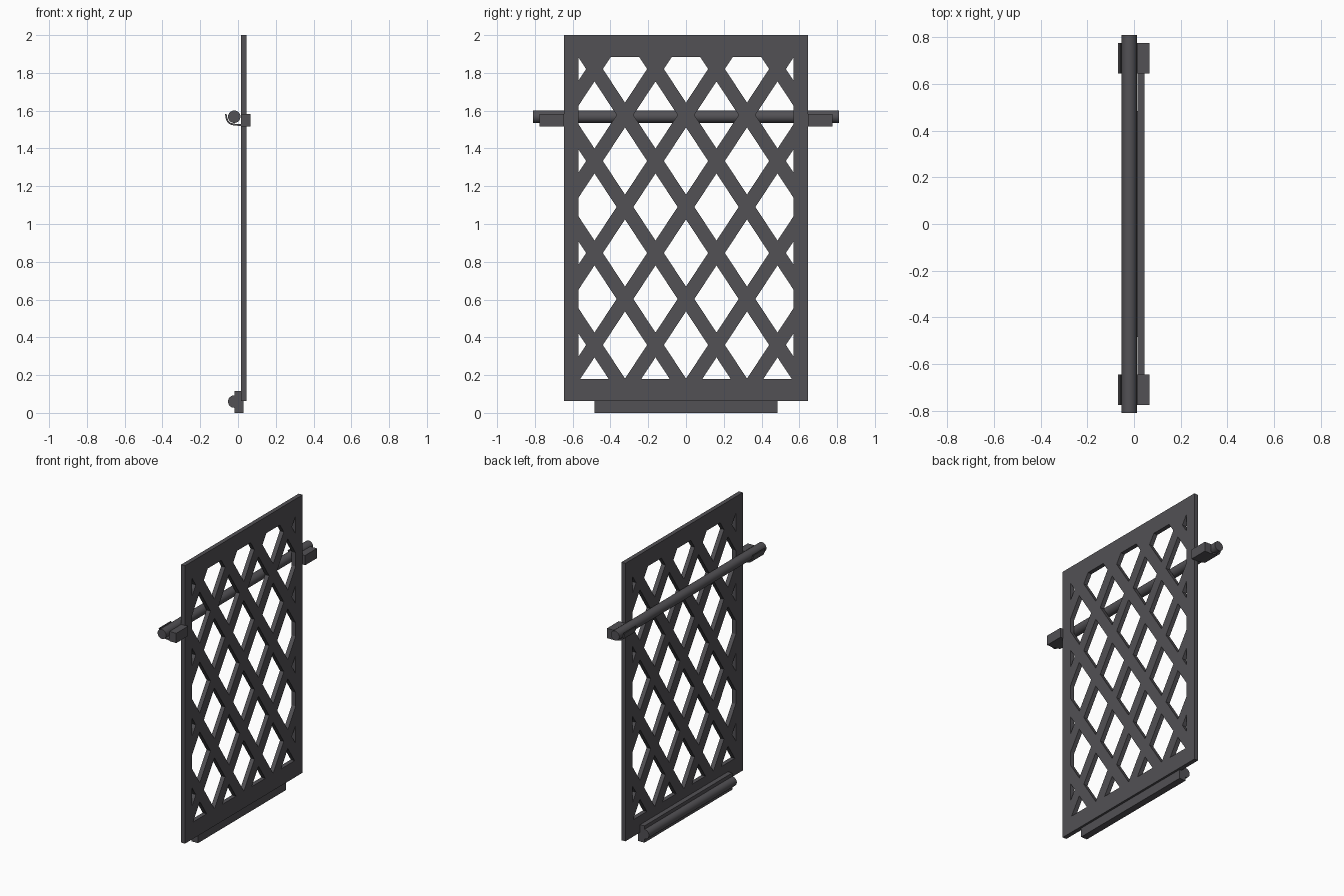
import bpy, bmesh, math

if "Cube" in bpy.data.objects:
    bpy.data.objects.remove(bpy.data.objects["Cube"])

metal = bpy.data.materials.new("dark_grey_metal")
metal.diffuse_color = (0.085, 0.082, 0.09, 1)
metal.use_nodes = True
metal.node_tree.nodes["Principled BSDF"].inputs["Base Color"].default_value = metal.diffuse_color


def profile(name, pts, y0, y1):
    """Extrude an x/z outline along y."""
    bm = bmesh.new()
    face = bm.faces.new([bm.verts.new((x, y0, z)) for x, z in pts])
    ext = bmesh.ops.extrude_face_region(bm, geom=[face], use_keep_orig=True)
    moved = [v for v in ext["geom"] if isinstance(v, bmesh.types.BMVert)]
    bmesh.ops.translate(bm, verts=moved, vec=(0, y1 - y0, 0))
    bmesh.ops.recalc_face_normals(bm, faces=bm.faces)
    me = bpy.data.meshes.new(name)
    bm.to_mesh(me)
    bm.free()
    ob = bpy.data.objects.new(name, me)
    bpy.context.collection.objects.link(ob)
    me.materials.append(metal)
    return ob


def smooth(ob):
    bpy.ops.object.select_all(action='DESELECT')
    ob.select_set(True)
    bpy.context.view_layer.objects.active = ob
    bpy.ops.object.shade_smooth_by_angle(angle=math.radians(35))


def rod(name, x, z, r, half, n=32):
    pts = [(x + r * math.cos(2 * math.pi * i / n), z + r * math.sin(2 * math.pi * i / n))
           for i in range(n)]
    smooth(profile(name, pts, -half, half))


def clip(poly, axis, limit, sign):
    """Keep the part of a convex polygon where sign*(p[axis]-limit) <= 0."""
    out = []
    for a, b in zip(poly, poly[1:] + poly[:1]):
        da, db = sign * (a[axis] - limit), sign * (b[axis] - limit)
        if da <= 0:
            out.append(a)
        if da * db < 0:
            t = da / (da - db)
            out.append((a[0] + t * (b[0] - a[0]), a[1] + t * (b[1] - a[1])))
    return out


# lattice panel: plate outline with clipped diamond holes
W, Z0, Z1 = 0.57, 0.18, 1.885
loops = [[(-0.647, 0.063), (0.647, 0.063), (0.647, 2.0), (-0.647, 2.0)]]
hz, hy = 0.178, 0.117
for row in range(-4, 4):
    for col in range(-4, 5):
        if (row + col) % 2 == 0:
            continue
        cy, cz = col * 0.1615, 1.09 + row * 0.2435
        p = [(cy - hy, cz), (cy, cz - hz), (cy + hy, cz), (cy, cz + hz)]
        for axis, limit, sign in ((0, W, 1), (0, -W, -1), (1, Z1, 1), (1, Z0, -1)):
            p = clip(p, axis, limit, sign) if p else p
        if len(p) > 2:
            loops.append(p)
cu = bpy.data.curves.new("lattice_panel", 'CURVE')
cu.dimensions = '2D'
cu.fill_mode = 'BOTH'
cu.extrude = 0.015
for lp in loops:
    s = cu.splines.new('POLY')
    s.points.add(len(lp) - 1)
    for q, (a, b) in zip(s.points, lp):
        q.co = (a, b, 0, 1)
    s.use_cyclic_u = True
    s.use_smooth = False
panel = bpy.data.objects.new("lattice_panel", cu)
bpy.context.collection.objects.link(panel)
cu.materials.append(metal)
panel.rotation_euler = (math.pi / 2, 0, math.pi / 2)
panel.location.x = 0.03
bpy.ops.object.select_all(action='DESELECT')
panel.select_set(True)
bpy.context.view_layer.objects.active = panel
bpy.ops.object.convert(target='MESH')
panel.data.shade_flat()

# upper crossbar and lower roller
rod("crossbar", -0.02, 1.568, 0.033, 0.81)
rod("lower_roller", -0.02, 0.06, 0.033, 0.484)

# stepped foot rail below the panel
profile("foot_rail", [(-0.018, 0), (0.03, 0), (0.03, 0.063), (0.015, 0.063),
                      (0.015, 0.117), (-0.018, 0.117)], -0.484, 0.484)

# hooks and blocks that carry the crossbar at each side
outer = [(0.02, 1.519), (-0.02, 1.521), (-0.042, 1.527), (-0.056, 1.538),
         (-0.064, 1.555), (-0.069, 1.583)]
inner = [(-0.061, 1.583), (-0.056, 1.559), (-0.050, 1.545), (-0.039, 1.536),
         (-0.02, 1.531), (0.02, 1.529)]
for side, s in (("left", -1), ("right", 1)):
    smooth(profile(side + "_hook", outer + inner, s * 0.645, s * 0.775))
    profile(side + "_hook_block", [(0.015, 1.515), (0.066, 1.515), (0.066, 1.583),
                                   (0.015, 1.583)], s * 0.645, s * 0.775)
